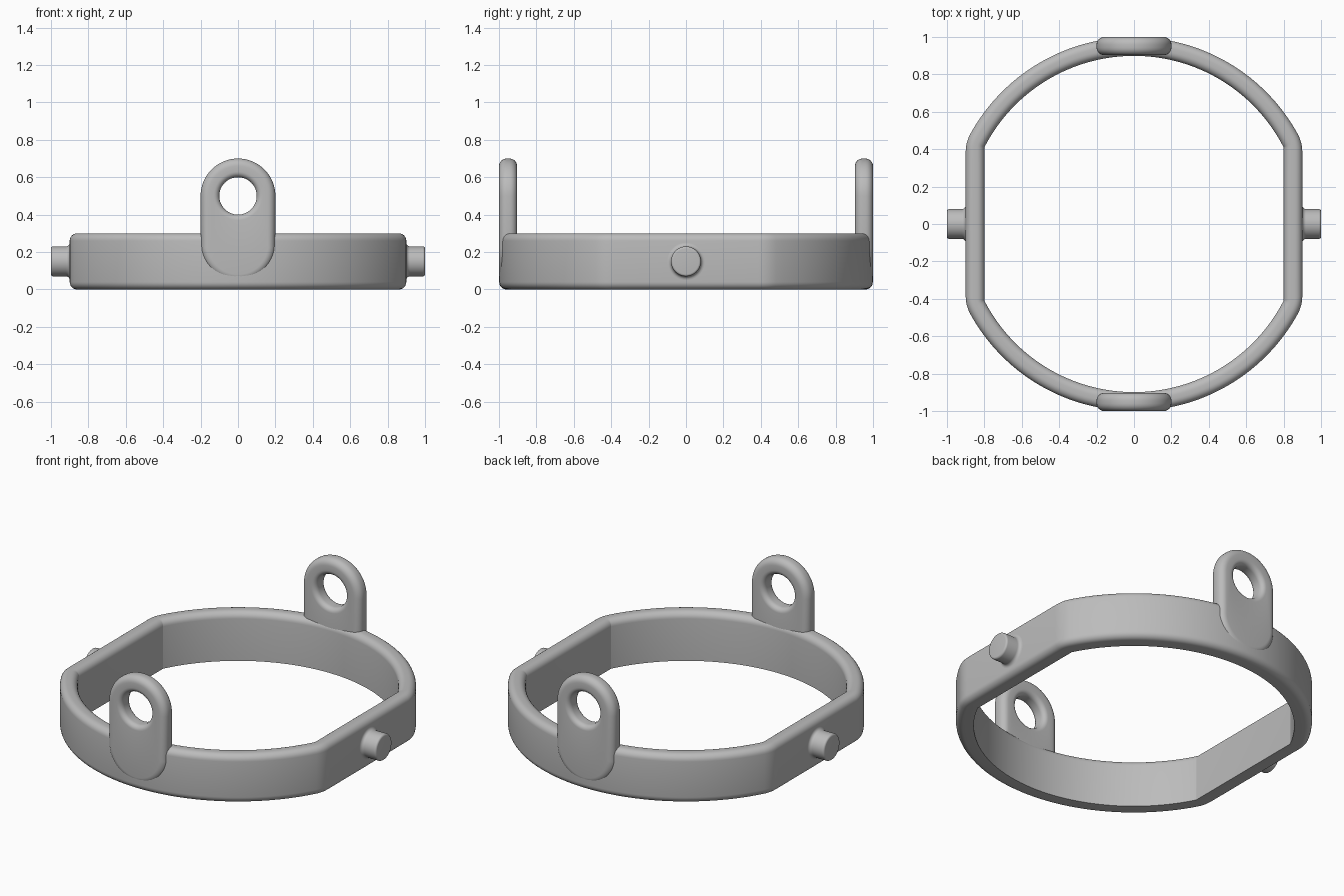
import bpy
import bmesh
from math import pi, sin, cos, radians, sqrt, atan2

cube = bpy.data.objects.get("Cube")
if cube:
    bpy.data.objects.remove(cube)

metal = bpy.data.materials.new("plain grey")
metal.use_nodes = True
GREY = (0.5, 0.5, 0.5, 1)
metal.diffuse_color = GREY
metal.node_tree.nodes["Principled BSDF"].inputs["Base Color"].default_value = GREY


def loft(name, loops, closed=True):
    """Skin matching closed loops; join last to first, or cap both ends."""
    bm = bmesh.new()
    rows = [[bm.verts.new(p) for p in loop] for loop in loops]
    n = len(rows[0])
    pairs = list(zip(rows, rows[1:]))
    if closed:
        pairs.append((rows[-1], rows[0]))
    else:
        bm.faces.new(rows[0])
        bm.faces.new(rows[-1])
    for a, b in pairs:
        for i in range(n):
            j = (i + 1) % n
            bm.faces.new((a[i], a[j], b[j], b[i]))
    bmesh.ops.recalc_face_normals(bm, faces=bm.faces)
    mesh = bpy.data.meshes.new(name)
    bm.to_mesh(mesh)
    bm.free()
    mesh.materials.append(metal)
    obj = bpy.data.objects.new(name, mesh)
    bpy.context.collection.objects.link(obj)
    bpy.ops.object.select_all(action="DESELECT")
    obj.select_set(True)
    bpy.context.view_layer.objects.active = obj
    bpy.ops.object.shade_smooth_by_angle(angle=radians(20))
    return obj


def fillet(cx, cy, r, start, steps=6):
    """Quarter arc of points, counter-clockwise from a start angle in degrees."""
    angles = [radians(start + 90 * i / steps) for i in range(steps + 1)]
    return [(cx + r * cos(a), cy + r * sin(a)) for a in angles]


# Flat-sided ring
def ring_outline(inset, z):
    big, side = 0.999 - inset, 0.9 - inset
    r = max(0.2 - 2 * inset, 0.004)
    cx = side - r
    cy = sqrt((big - r) ** 2 - cx ** 2)
    end = atan2(cy, cx)
    quarter = [(cx + r * cos(end * i / 4), cy + r * sin(end * i / 4)) for i in range(4)]
    quarter += [(big * cos(a), big * sin(a))
                for a in [end + (pi / 2 - end) * i / 24 for i in range(25)]]
    half = quarter + [(-x, y) for x, y in quarter[-2::-1]]
    return [(x, y, z) for x, y in half + [(-x, -y) for x, y in half]]


ROUND, THICK, HEIGHT = 0.04, 0.1, 0.3
section = fillet(ROUND, ROUND, ROUND, 180) + [(THICK, 0)]
section += fillet(THICK - ROUND, HEIGHT - ROUND, ROUND, 0)
section += fillet(ROUND, HEIGHT - ROUND, ROUND, 90)
loft("ring", [ring_outline(d, z) for d, z in section])


# Upright lugs with round eyes
def lug_outline(r, y, low):
    turns = [pi * i / 32 for i in range(33)]
    top = [(r * cos(a), y, 0.5 + r * sin(a)) for a in turns]
    if low is None:
        return top + [(r * cos(a), y, 0.5 - r * sin(a)) for a in turns[::-1]][1:-1]
    return top + [(r * cos(a), y, low - r * sin(a)) for a in turns[::-1]][1:-1]


EYE, EDGE, SOFT = 0.1, 0.2, 0.03
FRONT, BACK = -1.0, -0.903
MIDDLE = 0.24
for name, sign in (("front_lug", 1), ("back_lug", -1)):
    rim = fillet(EDGE - ROUND, FRONT + ROUND, ROUND, 270)
    rim += fillet(EDGE - ROUND, BACK - ROUND, ROUND, 0)
    eye = fillet(EYE + SOFT, BACK - SOFT, SOFT, 90)
    eye += fillet(EYE + SOFT, FRONT + SOFT, SOFT, 180)
    loops = [lug_outline(r, y * sign, MIDDLE) for r, y in rim]
    # Eye loops follow the same angles, with the lower half about the same centre
    loops += [lug_outline(r, y * sign, 0.5) for r, y in eye]
    loft(name, loops)

# Side pivot pins, flared where they meet the ring
PIN, FLARE, TIP = 0.08, 0.02, 0.012
profile = [(PIN + FLARE, 0.87)]
profile += fillet(PIN + FLARE, 0.9 + FLARE, FLARE, 180)[::-1]
profile += fillet(PIN - TIP, 1 - TIP, TIP, 0)
for name, sign in (("left_pin", 1), ("right_pin", -1)):
    turns = [2 * pi * i / 40 for i in range(40)]
    loft(name, [[(sign * x, r * cos(a), 0.15 + r * sin(a)) for a in turns]
                for r, x in profile], closed=False)
